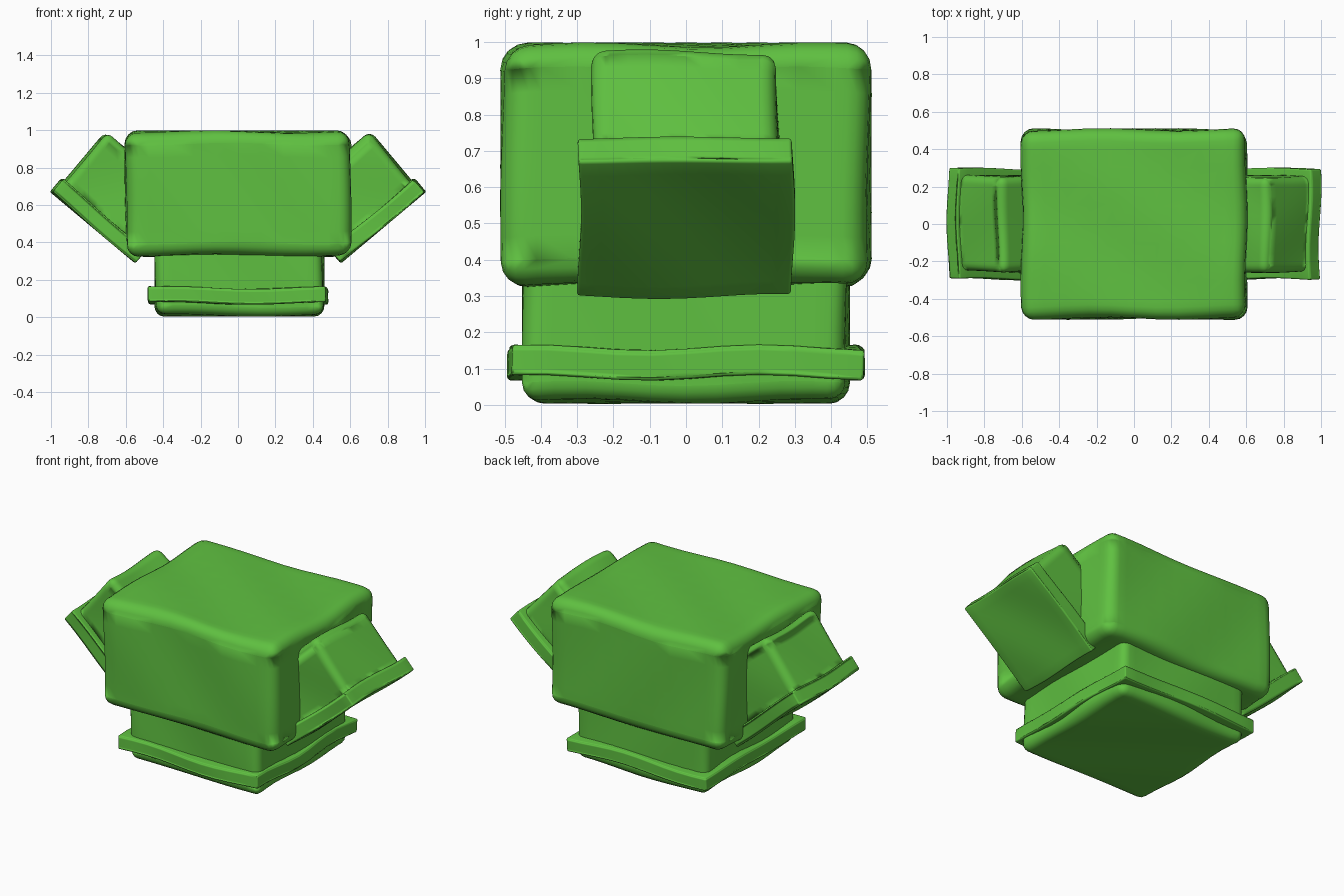
import bpy, bmesh, math
from mathutils import Matrix, Vector

if "Cube" in bpy.data.objects:
    bpy.data.objects.remove(bpy.data.objects["Cube"])

green = bpy.data.materials.new("leaf_green")
green.diffuse_color = (0.115, 0.53, 0.052, 1)
green.use_nodes = True
green.node_tree.nodes["Principled BSDF"].inputs["Base Color"].default_value = green.diffuse_color


def soft_box(name, lo, hi, bevel, wobble, phase=0.0, matrix=Matrix()):
    """Rounded box between two corners with gently uneven, hand-shaped sides."""
    lo, hi = Vector(lo), Vector(hi)
    size, mid = hi - lo, (lo + hi) / 2
    bm = bmesh.new()
    bmesh.ops.create_cube(bm, size=1)
    bmesh.ops.subdivide_edges(bm, edges=bm.edges[:], cuts=9, use_grid_fill=True)
    bmesh.ops.scale(bm, vec=size, verts=bm.verts)
    sharp = [e for e in bm.edges if e.calc_face_angle() > 1]
    bmesh.ops.bevel(bm, geom=sharp, offset=bevel, segments=4, profile=0.5,
                    affect='EDGES', clamp_overlap=True)
    for v in bm.verts:
        x, y, z = v.co
        v.co += wobble * Vector((
            math.sin(9 * y + 5 * z + phase),
            math.sin(8 * x + 6 * z + 1.3 + phase),
            math.sin(7 * x + 10 * y + 0.6 + phase)))
        v.co += mid
    bm.transform(matrix)
    bmesh.ops.recalc_face_normals(bm, faces=bm.faces)
    me = bpy.data.meshes.new(name)
    bm.to_mesh(me)
    bm.free()
    me.materials.append(green)
    for p in me.polygons:
        p.use_smooth = True
    ob = bpy.data.objects.new(name, me)
    bpy.context.collection.objects.link(ob)
    return ob


# Main body block, lower trunk and the rim around it
soft_box("body", (-0.6, -0.505, 0.33), (0.6, 0.505, 0.992), 0.075, 0.007)
soft_box("trunk", (-0.44, -0.445, 0.01), (0.455, 0.445, 0.5), 0.07, 0.007, 1)
soft_box("rim", (-0.475, -0.485, 0.075), (0.475, 0.485, 0.158), 0.028, 0.008, 2)

# Tilted ear blocks, each resting on a slanted plate
for side, angle, phase in (("right", 0, 0.0), ("left", math.pi, 2.0)):
    place = (Matrix.Rotation(angle, 4, 'Z')
             @ Matrix.Translation((0.55, 0, 0.295))
             @ Matrix.Rotation(math.radians(-40), 4, 'Y'))
    soft_box(side + "_plate", (0, -0.295, 0), (0.585, 0.295, 0.09),
             0.025, 0.006, phase, place)
    soft_box(side + "_ear", (0.08, -0.255, 0.04), (0.565, 0.255, 0.43),
             0.075, 0.007, phase + 1, place)
